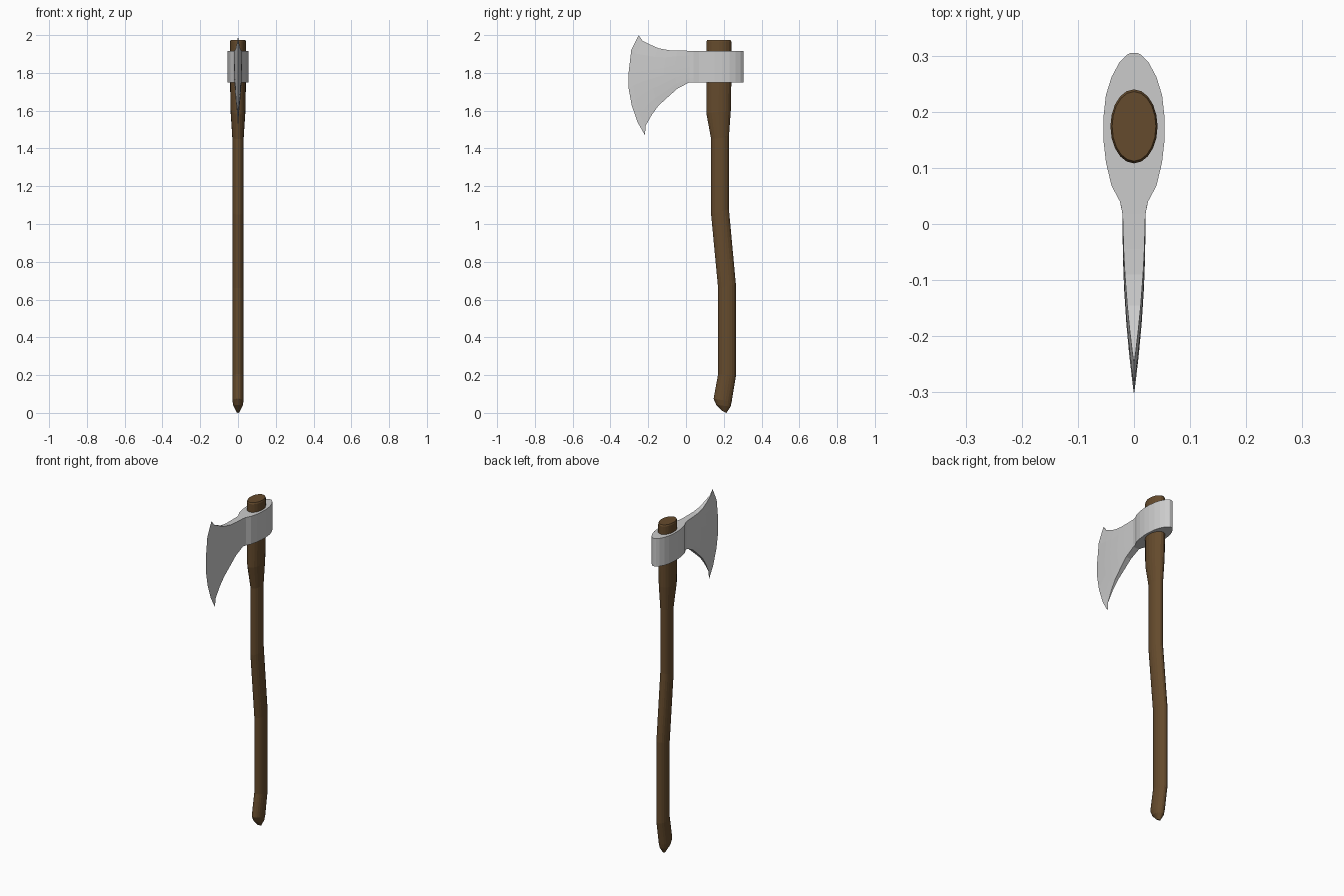
import bpy, bmesh, math

if "Cube" in bpy.data.objects:
    bpy.data.objects.remove(bpy.data.objects["Cube"])


def loft(name, rings):
    """Skin a series of equal-length vertex rings and cap both ends."""
    bm = bmesh.new()
    loops = [[bm.verts.new(p) for p in ring] for ring in rings]
    n = len(loops[0])
    for a, b in zip(loops, loops[1:]):
        for i in range(n):
            k = (i + 1) % n
            bm.faces.new((a[i], a[k], b[k], b[i]))
    bm.faces.new(loops[0])
    bm.faces.new(loops[-1])
    bmesh.ops.remove_doubles(bm, verts=bm.verts, dist=1e-5)
    bmesh.ops.recalc_face_normals(bm, faces=bm.faces)
    mesh = bpy.data.meshes.new(name)
    bm.to_mesh(mesh)
    bm.free()
    obj = bpy.data.objects.new(name, mesh)
    bpy.context.collection.objects.link(obj)
    return obj


def lerp(a, b, t):
    return a + (b - a) * t


# Handle: oval sections given as front (y, z), back (y, z) and half width in x
SIDES = 20
sections = [
    ((0.190, 0.012), (0.214, 0.000), 0.008),
    ((0.160, 0.043), (0.236, 0.033), 0.025),
    ((0.146, 0.075), (0.242, 0.060), 0.030),
    ((0.170, 0.205), (0.264, 0.195), 0.030),
    ((0.170, 0.660), (0.264, 0.680), 0.030),
    ((0.133, 1.050), (0.227, 1.080), 0.030),
    ((0.133, 1.450), (0.227, 1.460), 0.030),
    ((0.108, 1.585), (0.237, 1.600), 0.039),
    ((0.108, 1.750), (0.240, 1.750), 0.042),
    ((0.108, 1.965), (0.240, 1.965), 0.042),
    ((0.112, 1.973), (0.236, 1.973), 0.039),
]
rings = []
for (y0, z0), (y1, z1), rx in sections:
    ring = []
    for i in range(SIDES):
        a = 2 * math.pi * i / SIDES
        t = 0.5 + 0.5 * math.cos(a)
        ring.append((rx * math.sin(a), lerp(y0, y1, t), lerp(z0, z1, t)))
    rings.append(ring)
handle = loft("handle", rings)
wood = bpy.data.materials.new("wood")
wood.diffuse_color = (0.13, 0.07, 0.026, 1)
wood.use_nodes = True
wood.node_tree.nodes["Principled BSDF"].inputs["Base Color"].default_value = wood.diffuse_color
handle.data.materials.append(wood)

# Axe head: cutting edge, upper and lower outlines of the blade as (y, z)
edge = [(-0.251, 2.0), (-0.290, 1.92), (-0.304, 1.80), (-0.304, 1.72),
        (-0.288, 1.63), (-0.257, 1.54), (-0.217, 1.47)]
top = [(-0.251, 2.0), (-0.230, 1.97), (-0.190, 1.95), (-0.145, 1.93),
       (-0.090, 1.92), (-0.045, 1.918), (0.018, 1.917)]
bottom = [(-0.217, 1.47), (-0.214, 1.52), (-0.180, 1.58), (-0.145, 1.627),
          (-0.098, 1.67), (-0.045, 1.717), (0.018, 1.75)]
fracs = [(2.0 - z) / 0.53 for y, z in edge]


def head_ring(points):
    """points are (half width, y, z) from top to bottom, mirrored in x."""
    return points + [(-x, y, z) for x, y, z in reversed(points)]


rings = []
for i, (t, b) in enumerate(zip(top, bottom)):
    fade = 1 - i / (len(top) - 1)
    points = []
    for (ey, ez), f in zip(edge, fracs):
        bulge = ey - lerp(edge[0][0], edge[-1][0], f)
        y = lerp(t[0], b[0], f) + bulge * fade
        d = min(max(y - ey, 0), 0.3)
        w = 0.0205 * (1 - (1 - d / 0.3) ** 2) if i else 0
        points.append((w, y, lerp(t[1], b[1], f)))
    rings.append(head_ring(points))

# Eye of the head: rounded socket wrapped around the handle
eye = [(0.040, 0.025), (0.068, 0.040), (0.110, 0.050), (0.150, 0.0545),
       (0.190, 0.0545), (0.230, 0.050), (0.262, 0.040), (0.288, 0.026),
       (0.302, 0.012), (0.305, 0.006)]
for y, w in eye:
    rings.append(head_ring([(w, y, lerp(1.917, 1.75, f)) for f in fracs]))
loft("axe_head", rings)
